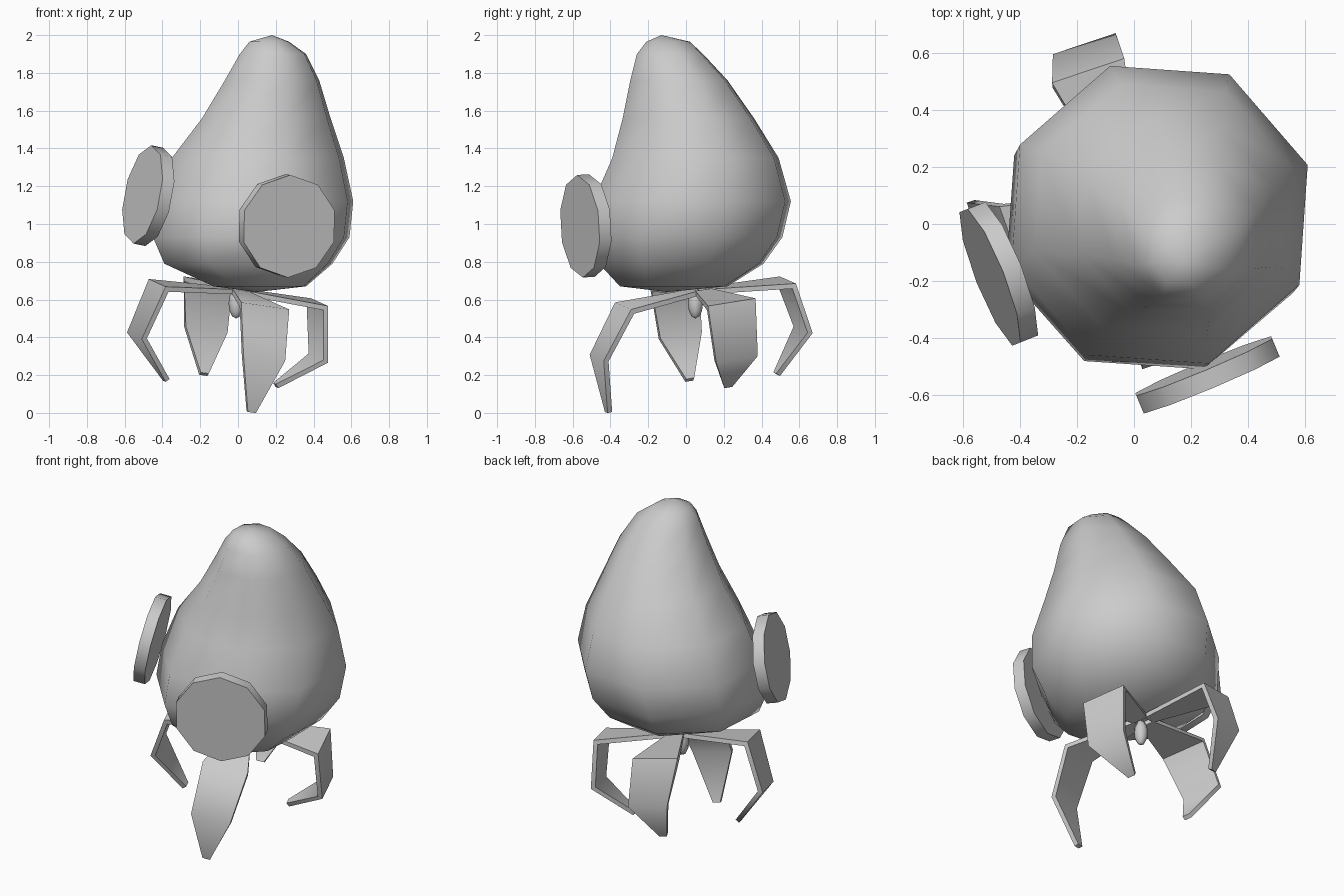
import bpy, math
from mathutils import Vector

if "Cube" in bpy.data.objects:
    bpy.data.objects.remove(bpy.data.objects["Cube"])


def finish(obj, angle):
    bpy.ops.object.select_all(action='DESELECT')
    obj.select_set(True)
    bpy.context.view_layer.objects.active = obj
    # keep outward normals before smoothing
    bpy.ops.object.mode_set(mode='EDIT')
    bpy.ops.mesh.select_all(action='SELECT')
    bpy.ops.mesh.normals_make_consistent(inside=False)
    bpy.ops.object.mode_set(mode='OBJECT')
    bpy.ops.object.shade_smooth_by_angle(angle=math.radians(angle))


def loft(name, rings, angle, poles=None):
    """Skin a list of equal-size rings; close ends with caps or pole points."""
    n = len(rings[0])
    verts = [p for ring in rings for p in ring]
    faces = [(i * n + j, i * n + (j + 1) % n, (i + 1) * n + (j + 1) % n, (i + 1) * n + j)
             for i in range(len(rings) - 1) for j in range(n)]
    last = (len(rings) - 1) * n
    if poles:
        k = len(verts)
        verts += poles
        for j in range(n):
            faces.append((k, (j + 1) % n, j))
            faces.append((k + 1, last + j, last + (j + 1) % n))
    else:
        faces += [tuple(range(n))[::-1], tuple(range(last, last + n))]
    mesh = bpy.data.meshes.new(name)
    mesh.from_pydata(verts, [], faces)
    obj = bpy.data.objects.new(name, mesh)
    bpy.context.collection.objects.link(obj)
    finish(obj, angle)
    return obj


# Leaning eight-sided pear body: z, x min, x max, y min, y max
SECTIONS = [
    (0.67, -0.13, 0.36, -0.35, 0.22),
    (0.79, -0.39, 0.50, -0.46, 0.41),
    (0.93, -0.45, 0.59, -0.51, 0.51),
    (1.12, -0.43, 0.61, -0.49, 0.555),
    (1.35, -0.35, 0.56, -0.39, 0.49),
    (1.56, -0.19, 0.49, -0.335, 0.36),
    (1.76, -0.07, 0.43, -0.295, 0.22),
    (1.90, 0.01, 0.36, -0.26, 0.09),
    (1.965, 0.06, 0.27, -0.21, 0.02),
]
rings = []
for z, x0, x1, y0, y1 in SECTIONS:
    ring = []
    for j in range(8):
        a = math.radians(18.5 + 45 * j)
        ring.append(Vector(((x0 + x1) / 2 + (x1 - x0) / 2 * math.cos(a) / 0.948,
                            (y0 + y1) / 2 + (y1 - y0) / 2 * math.sin(a) / 0.948, z)))
    rings.append(ring)
loft("body", rings, 80, [Vector((0.1, -0.1, 0.64)), Vector((0.18, -0.13, 2.0))])


# Ten-sided disc eyes
def eye(name, centre, normal, radius):
    bpy.ops.mesh.primitive_cylinder_add(vertices=10, radius=radius, depth=0.068, location=centre)
    obj = bpy.context.object
    obj.name = name
    obj.rotation_euler = Vector(normal).to_track_quat('Z', 'Y').to_euler()
    finish(obj, 40)


eye("front_eye", (0.258, -0.53, 0.99), (0.385, -0.92, -0.06), 0.272)
eye("side_eye", (-0.475, -0.175, 1.15), (-0.91, -0.36, 0.19), 0.265)

# Four bent ribbon legs meeting at a hub beneath the body
HUB = Vector((0.0, 0.08, 0.645))
SIDE_X = Vector((0.95, 0.32, -0.14)).normalized()
SIDE_Y = Vector((-0.33, 0.93, 0.15)).normalized()
WIDTHS = (0.09, 0.27, 0.235, 0.045)


def leg(name, side, knee, shin, tip):
    path = [HUB, Vector(knee), Vector(shin), Vector(tip)]
    path[0] = HUB.lerp(path[1], 0.08)
    path = [Vector(p) for p in path]
    rings = []
    for i, p in enumerate(path):
        normals = []
        for a, b in ((i - 1, i), (i, i + 1)):
            if a >= 0 and b < len(path):
                normals.append(side.cross(path[b] - path[a]).normalized())
        n = sum(normals, Vector()).normalized()
        t = n * 0.013 / max(0.5, n.dot(normals[0]))
        s = side * WIDTHS[i] / 2
        rings.append([p - s - t, p + s - t, p + s + t, p - s + t])
    loft(name, rings, 65)


leg("left_leg", SIDE_Y, (-0.42, -0.06, 0.675), (-0.535, -0.03, 0.41), (-0.38, 0.02, 0.175))
leg("right_leg", SIDE_Y, (0.42, 0.24, 0.575), (0.425, 0.265, 0.29), (0.20, 0.22, 0.145))
leg("front_leg", SIDE_X, (0.14, -0.325, 0.555), (0.135, -0.46, 0.29), (0.07, -0.41, 0.005))
leg("back_leg", SIDE_X, (-0.16, 0.53, 0.69), (-0.17, 0.62, 0.44), (-0.18, 0.48, 0.205))

# Small nub hanging from the hub
bpy.ops.mesh.primitive_uv_sphere_add(segments=8, ring_count=6, radius=0.04, location=(-0.01, 0.05, 0.58))
nub = bpy.context.object
nub.name = "hub_nub"
nub.scale = (1, 1, 2)
finish(nub, 60)
